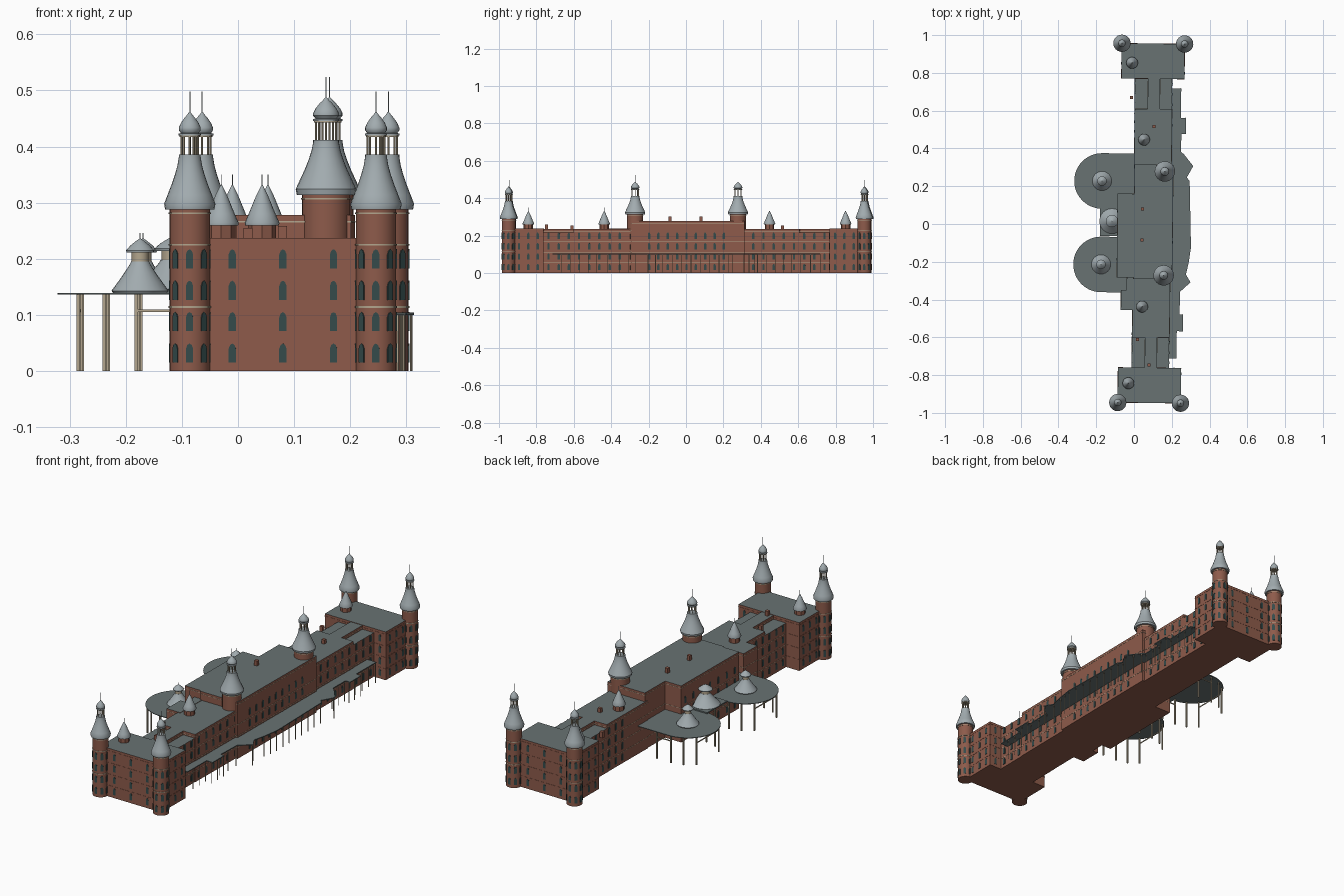
import bpy, bmesh, math
from mathutils import Matrix, Vector

if "Cube" in bpy.data.objects:
    bpy.data.objects.remove(bpy.data.objects["Cube"])

# The whole plan is turned very slightly off the grid
TURN = Matrix.Rotation(-0.0116, 4, 'Z')
YC = 0.005


def material(name, r, g, b):
    m = bpy.data.materials.new(name)
    m.diffuse_color = (r, g, b, 1)
    m.use_nodes = True
    m.node_tree.nodes["Principled BSDF"].inputs["Base Color"].default_value = m.diffuse_color
    return m


BRICK = material("brick", .27, .105, .07)
ROOF = material("flat_roof", .14, .17, .17)
METAL = material("metal_roof", .36, .41, .43)
GLASS = material("window_glass", .035, .07, .07)
CREAM = material("cream_trim", .45, .38, .27)


def finish(bm, name, mats, smooth=False):
    bmesh.ops.recalc_face_normals(bm, faces=bm.faces)
    bm.transform(TURN)
    me = bpy.data.meshes.new(name)
    bm.to_mesh(me)
    bm.free()
    for m in mats:
        me.materials.append(m)
    ob = bpy.data.objects.new(name, me)
    bpy.context.collection.objects.link(ob)
    if smooth:
        bpy.ops.object.select_all(action='DESELECT')
        ob.select_set(True)
        bpy.context.view_layer.objects.active = ob
        bpy.ops.object.shade_smooth_by_angle(angle=math.radians(35))
    return ob


def prism(bm, pts, z0, z1, top_mat=0):
    lo = [bm.verts.new((x, y, z0)) for x, y in pts]
    hi = [bm.verts.new((x, y, z1)) for x, y in pts]
    n = len(pts)
    bm.faces.new(lo)
    bm.faces.new(hi).material_index = top_mat
    for i in range(n):
        j = (i + 1) % n
        bm.faces.new((lo[i], lo[j], hi[j], hi[i]))


def rect(x0, x1, y0, y1, g=0):
    return [(x0 - g, y0 - g), (x1 + g, y0 - g), (x1 + g, y1 + g), (x0 - g, y1 + g)]


def circle(x, y, r, n=8):
    return [(x + r * math.cos(2 * math.pi * i / n), y + r * math.sin(2 * math.pi * i / n)) for i in range(n)]


def lathe(bm, x, y, profile, n=24):
    rings = [[bm.verts.new((px, py, z)) for px, py in circle(x, y, r, n)] for r, z in profile]
    bm.faces.new(rings[0])
    bm.faces.new(rings[-1])
    for a, b in zip(rings, rings[1:]):
        for i in range(n):
            j = (i + 1) % n
            bm.faces.new((a[i], a[j], b[j], b[i]))


def window(bm, x, y, z, ang, w=.0065, h=.017, d=.0015):
    nrm = Vector((math.cos(ang), math.sin(ang), 0))
    side = Vector((-nrm.y, nrm.x, 0))
    shape = [(-w, -h), (w, -h), (w, h * .45), (w * .6, h * .85), (0, h), (-w * .6, h * .85), (-w, h * .45)]
    a, b = [[bm.verts.new(Vector((x, y, z)) + side * u + Vector((0, 0, v)) + nrm * k) for u, v in shape]
            for k in (-.004, d)]
    bm.faces.new(a)
    bm.faces.new(b)
    for i in range(7):
        j = (i + 1) % 7
        bm.faces.new((a[i], a[j], b[j], b[i]))


ROWS = (.032, .088, .144, .2)
BANDS = (.055, .111, .167)

# Brick blocks with grey roof tops: x0, x1, y0, y1, height
blocks = [("centre_block", 0, .205, -.29, .315, .278),
          ("centre_west_bay", -.088, .001, -.283, .16, .278),
          ("south_link", -.035, .01, -.36, -.28, .237),
          ("south_west_bay", -.065, .01, -.455, -.35, .237)]
for s, side in ((1, "north"), (-1, "south")):
    for nm, x0, x1, a, b, h in (("end_block", -.076, .258, .765, .951, .237),
                                ("wing", -.003, .195, .29, .605, .235),
                                ("wing_spine", .065, .13, .6, .77, .235),
                                ("wing_low_roof", -.004, .193, .6, .77, .216)):
        ya, yb = sorted((YC + s * a, YC + s * b))
        blocks.append((side + "_" + nm, x0, x1, ya, yb, h))
for nm, x0, x1, y0, y1, h in blocks:
    bm = bmesh.new()
    prism(bm, rect(x0, x1, y0, y1), 0, h, 1)
    finish(bm, nm, [BRICK, ROOF])
    bm = bmesh.new()
    for z in BANDS + (() if "low" in nm else (h - .012,)):
        prism(bm, rect(x0, x1, y0, y1, .001), z - .001, z + .001)
    finish(bm, nm + "_bands", [CREAM if "end" not in nm else BRICK])

# Wall windows: run from p to q with the outside on the right, and a count
E = YC + .951
walls = [((-.076, YC - .951), (.258, YC - .951), 3, .23), ((.258, E), (-.076, E), 3, .23),
         ((.205, -.22), (.205, .23), 9, 0), ((-.088, .16), (-.088, -.283), 7, 0)]
for s in (1, -1):
    def run(x0, x1, a, b, n, m):
        p, q = (x0, YC + s * a), (x1, YC + s * b)
        walls.append((p, q, n, m) if s == 1 else (q, p, n, m))
    run(.258, .258, .77, .92, 3, 0)
    run(-.076, -.076, .92, .77, 3, 0)
    run(.195, .195, .33, .765, 8, 0)
    run(-.004, -.004, .765, .46, 6, 0)
    run(.193, .258, .765, .765, 1, 0)
bm = bmesh.new()
for p, q, n, m in walls:
    p, q = Vector(p), Vector(q)
    d = q - p
    if n == 1:
        ang = -math.pi / 2 if YC < p.y else math.pi / 2
    else:
        ang = math.atan2(-d.x, d.y)
    for i in range(n):
        t = (m + (1 - 2 * m) * i / (n - 1)) if m else (i + .5) / n
        c = p + d * t
        for z in ROWS:
            window(bm, c.x, c.y, z, ang)
finish(bm, "wall_windows", [GLASS])


# Round tower: brick shaft, bell roof, open lantern, onion dome and spire
def tower(name, x, y, r, wall, k, rows):
    bm = bmesh.new()
    lathe(bm, x, y, [(r, 0), (r, wall)])
    finish(bm, name + "_shaft", [BRICK], True)
    bm = bmesh.new()
    for z in (.114, .225, wall - .008):
        lathe(bm, x, y, [(r + .0015, z - .0015), (r + .0015, z + .0015)])
    finish(bm, name + "_rings", [CREAM], True)
    bm = bmesh.new()
    for i in range(8):
        a = i * math.pi / 4
        for z in rows:
            window(bm, x + r * .992 * math.cos(a), y + r * .992 * math.sin(a), z, a)
    finish(bm, name + "_windows", [GLASS])
    e = wall + .003
    bm = bmesh.new()
    bell = [(1, -.004), (1.04, .006), (.9, .022), (.74, .04), (.6, .058), (.5, .074), (.44, .09), (.44, .094)]
    lathe(bm, x, y, [(k * u, e + v) for u, v in bell])
    t = e + .128
    onion = [(.45, 0), (.45, .003), (.36, .004), (.44, .009), (.44, .014), (.36, .022), (.22, .031),
             (.1, .037), (.02, .042), (.02, .078)]
    lathe(bm, x, y, [(k * u, t + v) for u, v in onion], 20)
    finish(bm, name + "_roof", [METAL], True)
    bm = bmesh.new()
    for cx, cy in circle(x, y, k * .34):
        prism(bm, circle(cx, cy, .0018, 6), e + .09, t + .001)
    lathe(bm, x, y, [(k * .41, t - .003), (k * .41, t)])
    finish(bm, name + "_lantern_columns", [CREAM])


# Small concave-roofed turret on an octagonal base
def turret(name, x, y):
    bm = bmesh.new()
    prism(bm, circle(x, y, .025), .2, .262)
    finish(bm, name + "_base", [BRICK])
    bm = bmesh.new()
    lathe(bm, x, y, [(.03, .259), (.031, .264), (.024, .28), (.017, .297), (.01, .314), (.003, .328),
                     (.0008, .332), (.0008, .35)], 20)
    finish(bm, name + "_roof", [METAL], True)


# Two-stage bell cupola standing on the verandah roofs
def cupola(name, x, y, k, z):
    bm = bmesh.new()
    lathe(bm, x, y, [(.048 * k, z), (.051 * k, z + .004), (.04 * k, z + .019), (.028 * k, z + .036),
                     (.019 * k, z + .05), (.016 * k, z + .056)])
    lathe(bm, x, y, [(.024 * k, z + .072), (.025 * k, z + .076), (.017 * k, z + .085), (.007 * k, z + .093),
                     (.001, z + .097), (.001, z + .107)])
    finish(bm, name + "_roof", [METAL], True)
    bm = bmesh.new()
    lathe(bm, x, y, [(.015 * k, z + .05), (.015 * k, z + .074)])
    finish(bm, name + "_drum", [CREAM], True)


# Towers, turrets and rounded west verandahs, mirrored north and south
for s, side in ((1, "north_"), (-1, "south_")):
    tower(side + "west_tower", -.075, YC + s * .951, .036, .289, .044, ROWS)
    tower(side + "east_tower", .257, YC + s * .951, .036, .289, .044, ROWS)
    tower(side + "centre_tower", .16, YC + s * .275, .043, .315, .052, ROWS)
    turret(side + "end_turret", -.02, YC + s * .848)
    turret(side + "wing_turret", .048, YC + s * .442)
    yc = YC + s * .221
    arc = [(-.172 + .147 * math.cos(a), yc + .147 * math.sin(a))
           for a in [math.pi / 2 + math.pi * i / 24 for i in range(25)]]
    bm = bmesh.new()
    prism(bm, [(.002, yc + .147)] + arc + [(.002, yc - .147)], .136, .139)
    finish(bm, side + "verandah_roof", [ROOF])
    cupola(side + "verandah_cupola", -.172, yc, 1, .139)
    bm = bmesh.new()
    for t in (1, -1):
        for px, py in ((-.281, .085), (-.235, .12), (-.177, .135), (-.1, .135)):
            prism(bm, rect(px - .003, px + .003, yc + t * py - .003, yc + t * py + .003), 0, .137)
        prism(bm, rect(-.18, -.1, yc + t * .135 - .0015, yc + t * .135 + .0015), .105, .11)
    prism(bm, rect(-.2825, -.2795, yc - .085, yc + .085), .105, .11)
    finish(bm, side + "verandah_posts", [CREAM])

# Entrance canopy between the two verandahs
bm = bmesh.new()
prism(bm, rect(-.18, -.08, -.065, .09), .139, .145)
finish(bm, "entrance_canopy", [ROOF])
cupola("entrance_cupola", -.117, .014, 1.3, .142)

# Chimneys
bm = bmesh.new()
for x, y, z in ((-.02, .67, .23), (.1, .517, .255), (.045, .08, .302), (.043, -.085, .302), (.025, -.61, .255),
                (.088, -.745, .258)):
    prism(bm, rect(x - .008, x + .008, y - .008, y + .008), .2, z)
finish(bm, "chimneys", [BRICK])

# Long east porch: stepped flat roof and slim posts along its edge
porch = [(.19, .72), (.242, .72), (.242, .565), (.27, .565), (.27, .48), (.245, .48), (.245, .385), (.262, .37),
         (.31, .31), (.277, .25), (.292, .23), (.303, -.12), (.292, -.2), (.278, -.265), (.303, -.305), (.249, -.355),
         (.246, -.475), (.266, -.475), (.266, -.565), (.233, -.565), (.233, -.71), (.19, -.71)]
bm = bmesh.new()
prism(bm, porch, .1, .104)
finish(bm, "east_porch_roof", [ROOF])
bm = bmesh.new()
for p, q in zip(porch[1:-2], porch[2:-1]):
    p, q = Vector(p), Vector(q)
    n = max(1, round((q - p).length / .05))
    for i in range(n):
        c = p.lerp(q, i / n)
        prism(bm, circle(c.x - .005, c.y, .002, 6), 0, .101)
finish(bm, "east_porch_posts", [CREAM])
